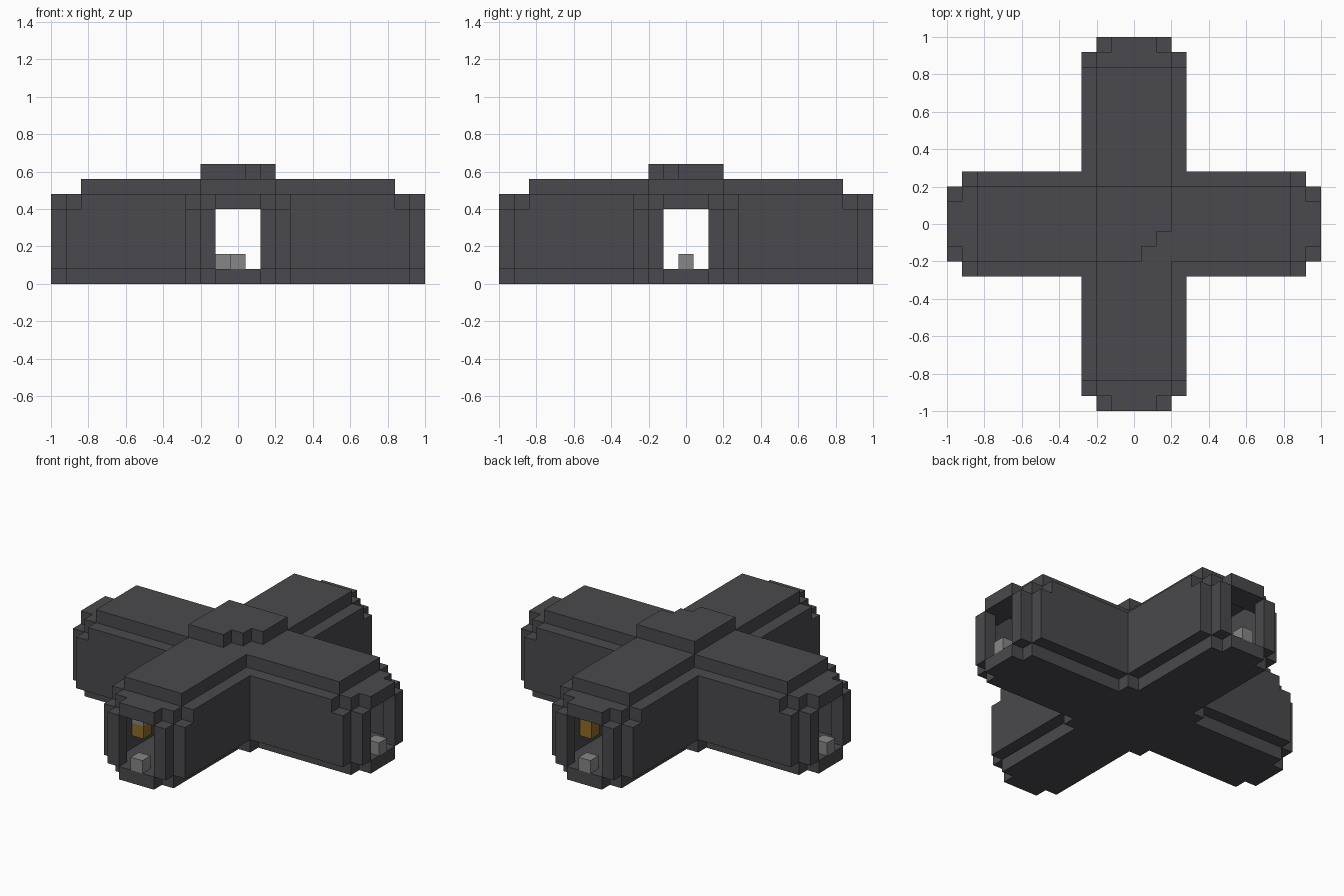
import bpy, bmesh
from math import pi
from mathutils import Matrix, Vector

if "Cube" in bpy.data.objects:
    bpy.data.objects.remove(bpy.data.objects["Cube"])

U = 0.08  # edge length of one block


def material(name, rgb):
    m = bpy.data.materials.new(name)
    m.use_nodes = True
    m.diffuse_color = (*rgb, 1)
    m.node_tree.nodes["Principled BSDF"].inputs["Base Color"].default_value = (*rgb, 1)
    return m


STONE = material("dark stone", (0.068, 0.066, 0.074))
GREY = material("light grey", (0.24, 0.24, 0.24))
BROWN = material("golden brown", (0.27, 0.145, 0.022))


def blocks(name, mat, boxes, turn=0):
    """Boxes given as inclusive block ranges (x0, x1, y0, y1, z0, z1)."""
    bm = bmesh.new()
    for x0, x1, y0, y1, z0, z1 in boxes:
        lo = Vector((x0 - 0.5, y0 - 0.5, z0)) * U
        hi = Vector((x1 + 0.5, y1 + 0.5, z1 + 1)) * U
        mat4 = Matrix.Translation((lo + hi) / 2) @ Matrix.Diagonal((*(hi - lo), 1))
        bmesh.ops.create_cube(bm, size=1, matrix=mat4)
    bm.transform(Matrix.Rotation(turn * pi / 2, 4, "Z"))
    mesh = bpy.data.meshes.new(name)
    bm.to_mesh(mesh)
    bm.free()
    mesh.materials.append(mat)
    obj = bpy.data.objects.new(name, mesh)
    bpy.context.collection.objects.link(obj)
    return obj


def both_sides(x0, x1, y, z0, z1):
    return [(x0, x1, s * y, s * y, z0, z1) for s in (1, -1)]


# Four hollow corridors around the crossing
for turn, side in enumerate(("left", "back", "right", "front")):
    blocks(side + "_floor", STONE,
           [(3, 11, -2, 2, 0, 0), (12, 12, -1, 1, 0, 0)], turn)
    blocks(side + "_walls", STONE, both_sides(4, 10, 3, 1, 5), turn)
    blocks(side + "_corner_post", STONE, [(3, 3, 3, 3, 0, 5)], turn)
    blocks(side + "_roof", STONE, [(3, 10, -2, 2, 6, 6)], turn)
    # stepped doorway at the outer end
    blocks(side + "_doorway", STONE,
           both_sides(11, 11, 3, 1, 4) + both_sides(12, 12, 2, 1, 4)
           + [(11, 11, -2, 2, 5, 5), (12, 12, -1, 1, 5, 5)], turn)
    blocks(side + "_threshold_stone", GREY, [(12, 12, 0, 0, 1, 1)], turn)

# Crossing
blocks("crossing_floor", STONE, [(-2, 2, -2, 2, 0, 0)])
blocks("crossing_roof", STONE, [(-2, 2, -2, 2, 6, 6)])
# raised cap with one crumbled corner
blocks("roof_cap", STONE,
       [(-2, 2, 0, 2, 7, 7), (-2, 1, -1, -1, 7, 7), (-2, 0, -2, -2, 7, 7)])

# Loose blocks inside
blocks("inner_stone", GREY, [(-1, -1, 0, 0, 1, 1)])
blocks("front_wall_crate", BROWN, [(-2, -2, -9, -9, 2, 2)])
blocks("front_wall_stone", GREY, [(-2, -2, -9, -9, 3, 3)])
blocks("back_wall_crate", BROWN, [(2, 2, 9, 9, 2, 3)])
